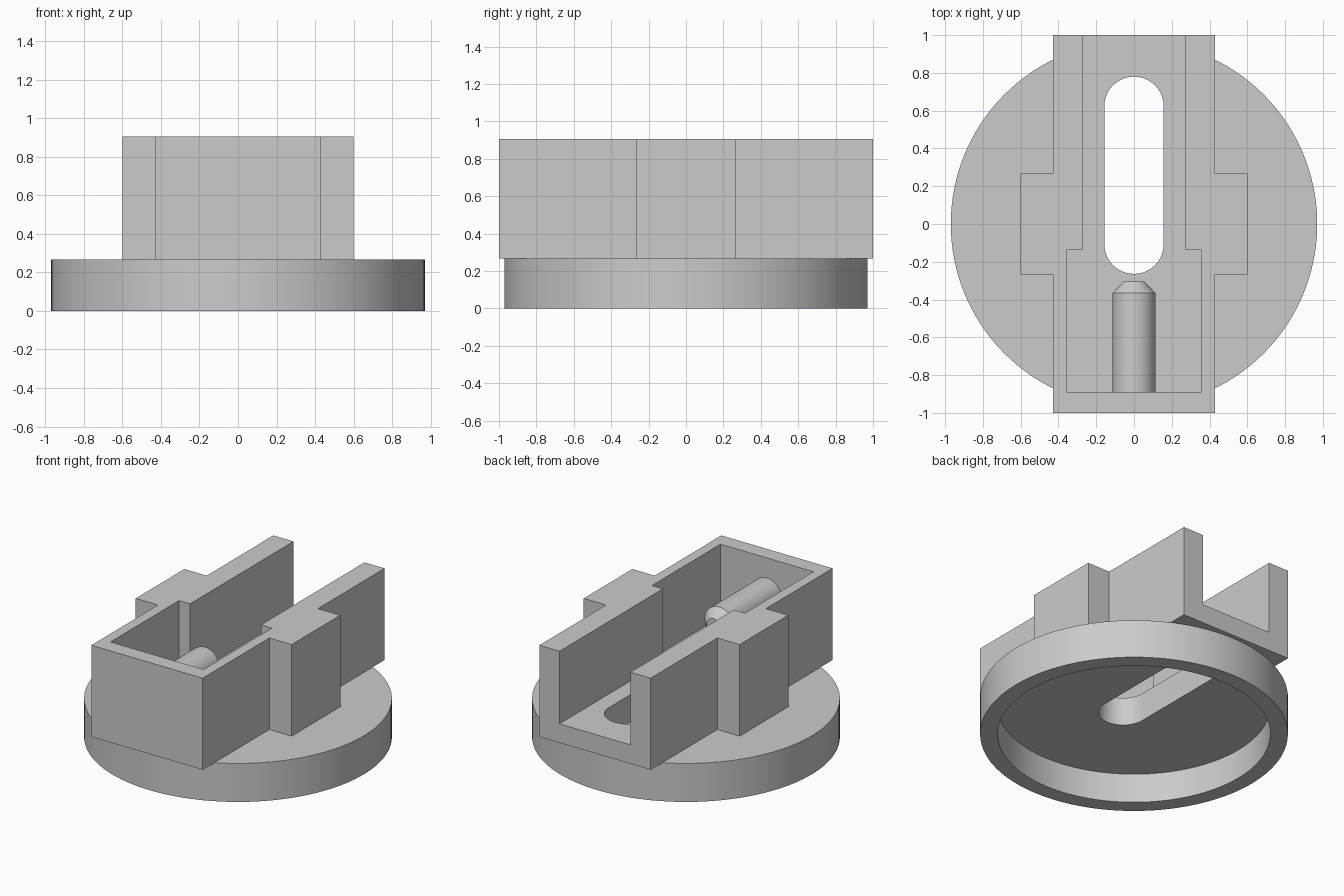
import bpy, bmesh, math
from mathutils import Matrix

if "Cube" in bpy.data.objects:
    bpy.data.objects.remove(bpy.data.objects["Cube"])

grey = bpy.data.materials.new("plain grey")
grey.use_nodes = True
colour = (0.6, 0.6, 0.6, 1)
grey.diffuse_color = colour
grey.node_tree.nodes["Principled BSDF"].inputs["Base Color"].default_value = colour

DISC_TOP, FLOOR, TOP = 0.268, 0.4, 0.905


def finish(name, bm):
    bmesh.ops.recalc_face_normals(bm, faces=bm.faces)
    mesh = bpy.data.meshes.new(name)
    bm.to_mesh(mesh)
    bm.free()
    mesh.materials.append(grey)
    obj = bpy.data.objects.new(name, mesh)
    bpy.context.collection.objects.link(obj)
    return obj


def prism(name, outline, z0, z1):
    bm = bmesh.new()
    face = bm.faces.new([bm.verts.new((x, y, z0)) for x, y in outline])
    new = bmesh.ops.extrude_face_region(bm, geom=[face])["geom"]
    bmesh.ops.translate(bm, vec=(0, 0, z1 - z0),
                        verts=[v for v in new if isinstance(v, bmesh.types.BMVert)])
    return finish(name, bm)


def arc(radius, cy, start, end, steps):
    angles = [start + (end - start) * i / steps for i in range(steps + 1)]
    return [(radius * math.cos(a), cy + radius * math.sin(a)) for a in angles]


def mirrored(right):
    return right + [(-x, y) for x, y in reversed(right)]


def combine(obj, other, operation):
    mod = obj.modifiers.new(operation, "BOOLEAN")
    mod.operation, mod.object, mod.solver = operation, other, "EXACT"
    bpy.context.view_layer.update()
    result = bpy.data.meshes.new_from_object(
        obj.evaluated_get(bpy.context.evaluated_depsgraph_get()))
    obj.modifiers.clear()
    obj.data = result
    bpy.data.objects.remove(other)


def smooth(obj):
    bpy.ops.object.select_all(action="DESELECT")
    obj.select_set(True)
    bpy.context.view_layer.objects.active = obj
    bpy.ops.object.shade_smooth_by_angle(angle=math.radians(25))


# Round base joined to the housing block with its side wings
body = prism("slotted_housing", arc(0.97, 0, 0, math.tau, 128)[:-1], 0, DISC_TOP)
block = prism("block", mirrored([(0.428, -1), (0.428, -0.267), (0.6, -0.267),
                                 (0.6, 0.267), (0.428, 0.267), (0.428, 1)]), DISC_TOP, TOP)
combine(body, block, "UNION")

# Stepped channel, open at the back
channel = prism("channel", mirrored([(0.358, -0.89), (0.358, -0.137),
                                     (0.273, -0.137), (0.273, 1.2)]), FLOOR, 1.2)
combine(body, channel, "DIFFERENCE")

# Round recess under the base
recess = prism("recess", arc(0.86, 0, 0, math.tau, 128)[:-1], -0.2, 0.204)
combine(body, recess, "DIFFERENCE")

# Long slot through the floor
slot = prism("slot", arc(0.157, 0.623, 0, math.pi, 24)
             + arc(0.157, -0.107, math.pi, math.tau, 24), -0.2, 0.6)
combine(body, slot, "DIFFERENCE")
smooth(body)

# Chamfered pin on the front wall
bm = bmesh.new()
for r1, r2, y0, y1 in ((0.113, 0.113, -0.9, -0.365), (0.113, 0.055, -0.365, -0.305)):
    place = (Matrix.Translation((0, (y0 + y1) / 2, 0.652))
             @ Matrix.Rotation(-math.pi / 2, 4, "X"))
    bmesh.ops.create_cone(bm, cap_ends=True, segments=48, radius1=r1, radius2=r2,
                          depth=y1 - y0, matrix=place)
inner = [f for f in bm.faces if len(f.verts) > 4
         and abs(f.calc_center_median().y + 0.365) < 0.001]
bmesh.ops.delete(bm, geom=inner, context="FACES_ONLY")
bmesh.ops.remove_doubles(bm, verts=bm.verts, dist=0.0005)
smooth(finish("pin", bm))
